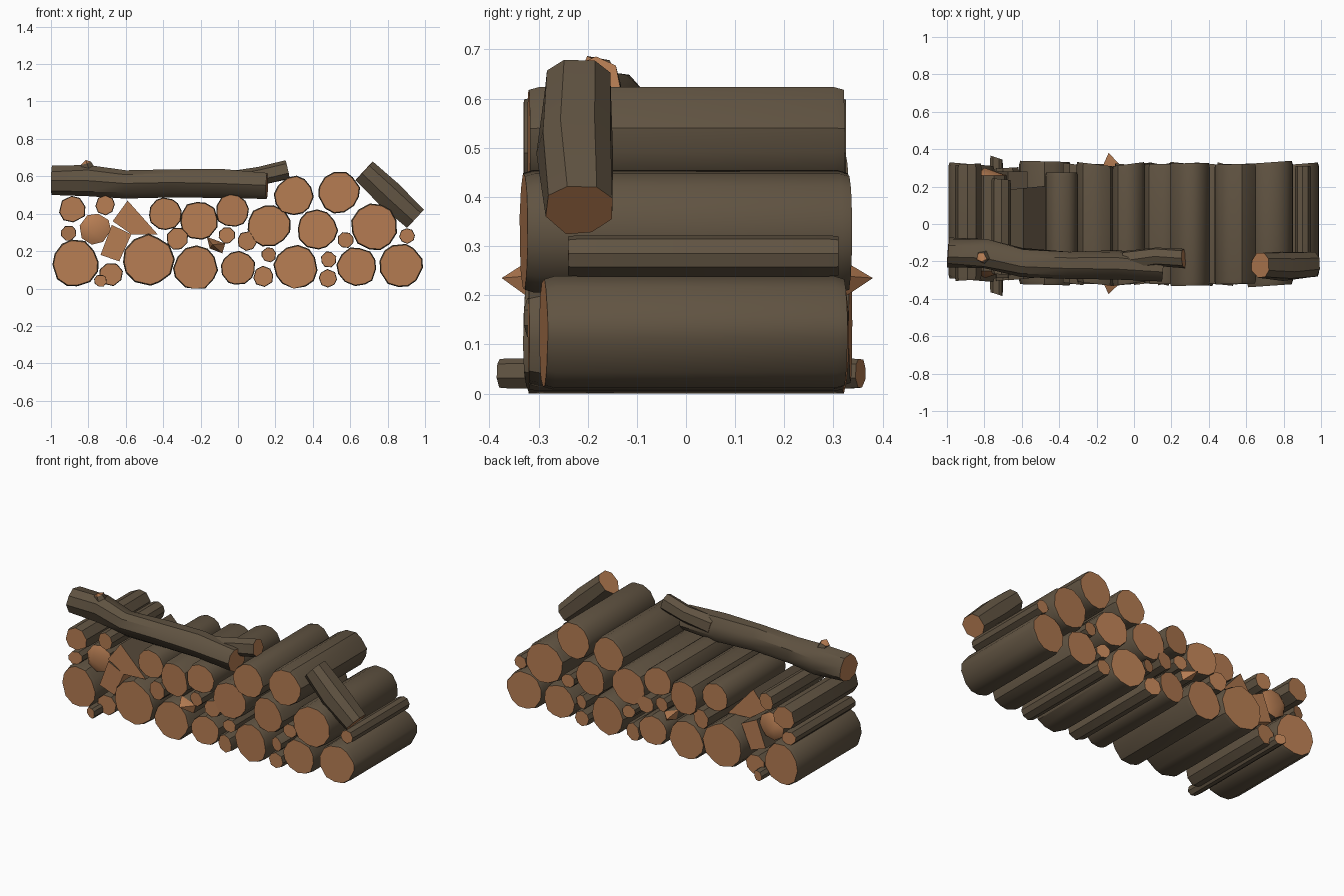
import bpy, bmesh, math, random
from mathutils import Vector

random.seed(4)
cube = bpy.data.objects.get("Cube")
if cube:
    bpy.data.objects.remove(cube)


def material(name, rgb):
    m = bpy.data.materials.new(name)
    m.use_nodes = True
    m.diffuse_color = (*rgb, 1)
    m.node_tree.nodes["Principled BSDF"].inputs["Base Color"].default_value = (*rgb, 1)
    return m


BARK = material("bark", (0.118, 0.087, 0.054))
WOOD = material("cut_wood", (0.47, 0.205, 0.086))


def rough_circle(sides):
    """Slightly irregular unit polygon."""
    turn = random.random()
    result = []
    for i in range(sides):
        a = math.tau * (i + turn + random.uniform(-0.15, 0.15)) / sides
        r = random.uniform(0.96, 1.05)
        result.append((r * math.cos(a), r * math.sin(a)))
    return result


def sweep(name, profile, path, scales, tips=(0, 0), slant=0.0, rough=0.0, split=False):
    """Sweep a profile along a path; ends are cut wood, flat or broken to a tip."""
    pts = [Vector(p) for p in path]
    along = (pts[-1] - pts[0]).normalized()
    side = along.cross(Vector((0, 0, 1))).normalized()
    up = side.cross(along)
    bm = bmesh.new()
    rings = []
    for p, s in zip(pts, scales):
        ring = []
        for u, v in profile:
            k = s * (1 + random.uniform(-rough, rough))
            co = p + side * u * k + up * v * k + along * slant * u
            co.z = max(co.z, 0)
            ring.append(bm.verts.new(co))
        rings.append(ring)
    n = len(profile)
    for a, b in zip(rings, rings[1:]):
        for i in range(n):
            j = (i + 1) % n
            bm.faces.new((a[i], a[j], b[j], b[i]))
    sides = list(bm.faces)
    for ring, p, sign, tip in ((rings[0], pts[0], -1, tips[0]), (rings[-1], pts[-1], 1, tips[1])):
        if tip:
            top = bm.verts.new(p + along * sign * tip - side * scales[0] * 0.4)
            caps = [bm.faces.new((ring[i], ring[(i + 1) % n], top)) for i in range(n)]
        else:
            caps = [bm.faces.new(ring)]
        for f in caps:
            f.material_index = 1
    bmesh.ops.recalc_face_normals(bm, faces=bm.faces)
    # Split pieces keep bark only on the upward sides
    if split:
        for f in sides:
            f.material_index = 0 if f.normal.z > 0.2 else 1
    mesh = bpy.data.meshes.new(name)
    bm.to_mesh(mesh)
    bm.free()
    mesh.materials.append(BARK)
    mesh.materials.append(WOOD)
    ob = bpy.data.objects.new(name, mesh)
    bpy.context.collection.objects.link(ob)
    bpy.ops.object.select_all(action="DESELECT")
    ob.select_set(True)
    bpy.context.view_layer.objects.active = ob
    bpy.ops.object.shade_smooth_by_angle(angle=math.radians(35))
    return ob


def log(name, x, z, r, front=-0.32, back=0.32, rim=0.95):
    """Straight log lying front to back with slightly worn rims."""
    sides = 12 if r > 0.08 else 8
    path = [(x, y, z) for y in (front, front + 0.02, back - 0.02, back)]
    sweep(name, rough_circle(sides), path, (r * rim, r, r, r * rim),
          slant=random.uniform(-0.012, 0.012))


# Bottom row: x, z, radius, then optional front and back ends
bottom = [(-0.87, 0.135, 0.125, -0.3, 0.32), (-0.48, 0.15, 0.137, -0.325, 0.335),
          (-0.225, 0.11, 0.117), (0, 0.11, 0.092), (0.31, 0.115, 0.117),
          (0.635, 0.115, 0.106), (0.87, 0.122, 0.116, -0.29, 0.32)]
# Upper rows
upper = [(-0.885, 0.425, 0.073, -0.3, 0.32), (-0.39, 0.4, 0.088, -0.29, 0.275),
         (-0.21, 0.365, 0.102), (-0.03, 0.415, 0.09), (0.165, 0.335, 0.115),
         (0.425, 0.315, 0.107), (0.3, 0.495, 0.105, -0.33, 0.325),
         (0.54, 0.515, 0.112), (0.73, 0.33, 0.125, -0.33, 0.33)]
# Thin sticks filling the gaps
sticks = [(-0.68, 0.075, 0.065, -0.3, 0.3), (-0.735, 0.042, 0.034, -0.375, 0.355),
          (0.135, 0.065, 0.055), (0.165, 0.18, 0.04), (0.48, 0.055, 0.048),
          (0.485, 0.155, 0.043), (0.575, 0.26, 0.043), (0.905, 0.28, 0.042, -0.24, 0.31),
          (0.05, 0.255, 0.053), (-0.06, 0.285, 0.045), (-0.325, 0.265, 0.06),
          (-0.905, 0.295, 0.042, -0.28, 0.3), (-0.71, 0.445, 0.053, -0.27, 0.24)]
for label, row in (("bottom_log", bottom), ("upper_log", upper), ("gap_stick", sticks)):
    for i, spec in enumerate(row):
        log(f"{label}_{i + 1}", *spec)

# Broken pieces with jagged ends
sweep("broken_log", rough_circle(8), [(-0.765, -0.25, 0.32), (-0.765, 0.26, 0.32)],
      (0.085, 0.085), tips=(0.04, 0.04))
sweep("splinter_stick", [(-1, 0.8), (0.9, 0.1), (0.6, -0.9), (-0.7, -0.4)],
      [(-0.115, -0.31, 0.235), (-0.115, 0.31, 0.235)], (0.052, 0.052), tips=(0.065, 0.07))

# Split firewood
sweep("split_wedge", [(-0.03, 0.12), (0.13, -0.06), (-0.01, -0.06), (-0.11, 0.01)],
      [(-0.56, -0.29, 0.35), (-0.56, 0.195, 0.35)], (1, 1), slant=0.1, split=True)
sweep("split_plank", [(-0.02, 0.1), (0.085, 0.05), (0.02, -0.095), (-0.08, -0.06)],
      [(-0.655, -0.29, 0.24), (-0.655, 0.28, 0.24)], (1, 1), split=True)

# Long crooked log across the top, with a side branch and a knot
sweep("long_top_log", rough_circle(9),
      [(-0.995, -0.15, 0.575), (-0.8, -0.155, 0.575), (-0.6, -0.205, 0.56),
       (-0.35, -0.215, 0.565), (-0.1, -0.215, 0.56), (0.155, -0.235, 0.55)],
      (0.08, 0.085, 0.076, 0.076, 0.078, 0.073), rough=0.08)
sweep("top_log_branch", rough_circle(7),
      [(-0.05, -0.2, 0.565), (0.12, -0.175, 0.6), (0.265, -0.185, 0.635)],
      (0.06, 0.052, 0.054), rough=0.05)
sweep("top_log_knot", rough_circle(5), [(-0.79, -0.17, 0.6), (-0.815, -0.18, 0.67)],
      (0.05, 0.03), tips=(0, 0.018))

# Short log leaning down the right-hand end
sweep("leaning_log", rough_circle(8),
      [(0.675, -0.22, 0.63), (0.81, -0.225, 0.505), (0.95, -0.215, 0.375)],
      (0.073, 0.08, 0.072), rough=0.05)
